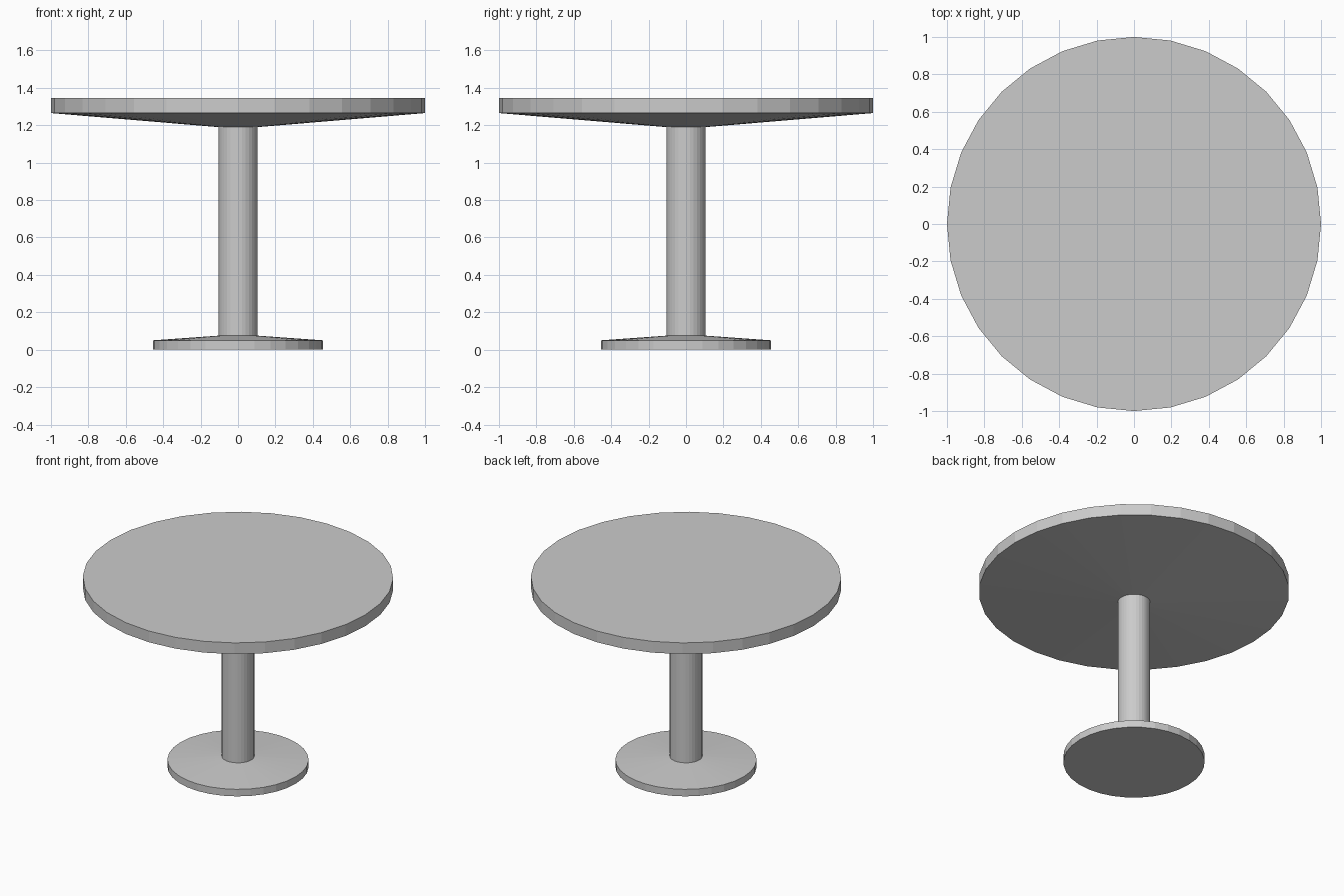
import bpy
import bmesh
from math import cos, sin, tau

SIDES = 32

cube = bpy.data.objects.get("Cube")
if cube:
    bpy.data.objects.remove(cube, do_unlink=True)

# Single grey finish
grey = bpy.data.materials.new("light grey")
grey.use_nodes = True
colour = (0.6, 0.6, 0.6, 1)
grey.diffuse_color = colour
grey.node_tree.nodes["Principled BSDF"].inputs["Base Color"].default_value = colour


def turned(name, profile, cap_bottom=False, cap_top=False):
    """Sweep (radius, z) points around the z axis into a faceted part."""
    bm = bmesh.new()
    rings = [[bm.verts.new((r * cos(tau * i / SIDES), r * sin(tau * i / SIDES), z))
              for i in range(SIDES)] for r, z in profile]
    for low, high in zip(rings, rings[1:]):
        for i in range(SIDES):
            j = (i + 1) % SIDES
            bm.faces.new((low[i], low[j], high[j], high[i]))
    if cap_bottom:
        bm.faces.new(rings[0][::-1])
    if cap_top:
        bm.faces.new(rings[-1])
    mesh = bpy.data.meshes.new(name)
    bm.to_mesh(mesh)
    bm.free()
    mesh.materials.append(grey)
    obj = bpy.data.objects.new(name, mesh)
    bpy.context.collection.objects.link(obj)
    return obj


POST = 0.105

# Foot disc with a shallow sloping upper face
turned("base", [(0.455, 0), (0.455, 0.05), (POST, 0.075)], cap_bottom=True)
# Central column
turned("pedestal", [(POST, 0.075), (POST, 1.19)])
# Round top with a tapered underside
turned("table_top", [(POST, 1.19), (1, 1.265), (1, 1.345)], cap_top=True)
